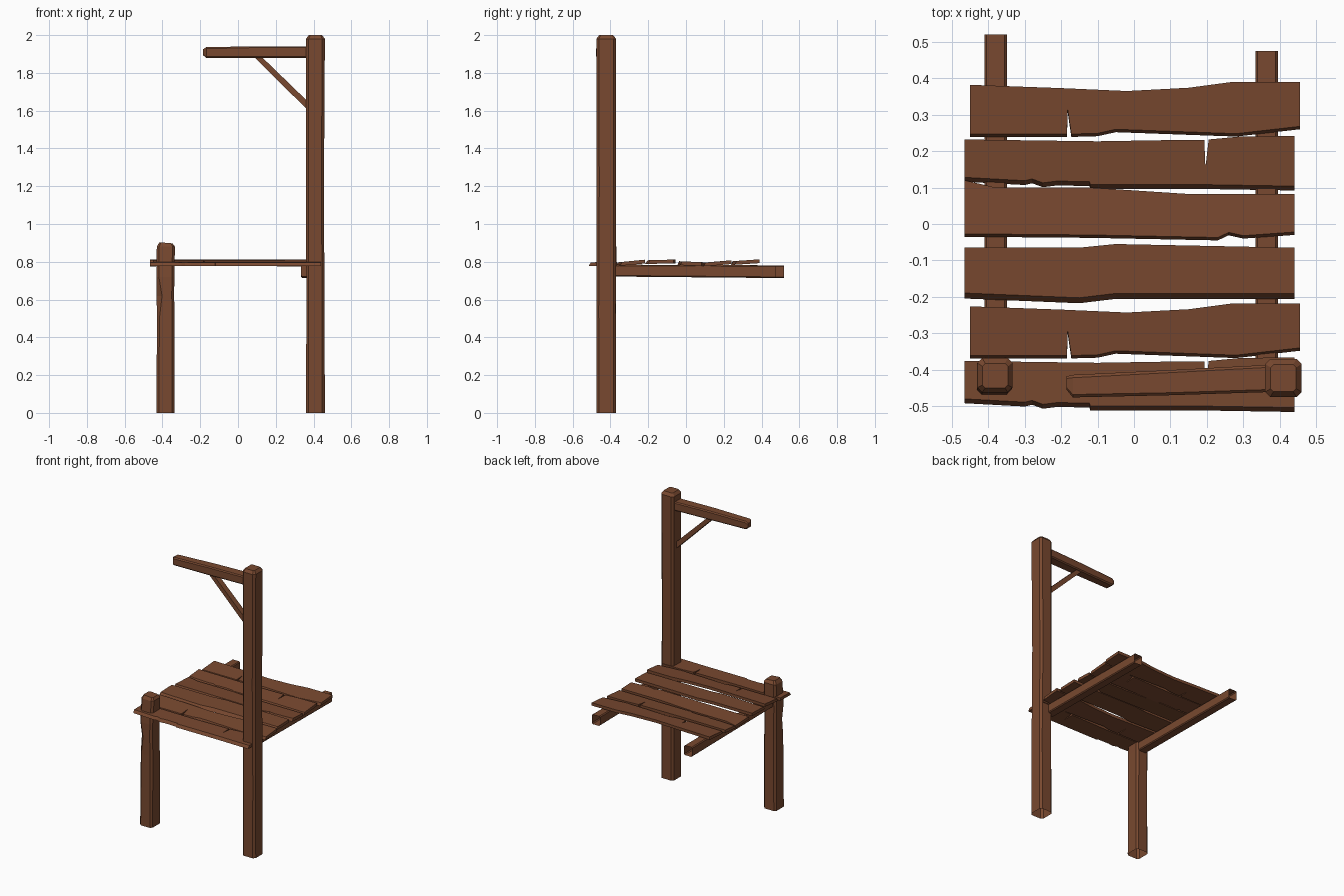
import bpy, bmesh

wood = bpy.data.materials.new("brown wood")
wood.diffuse_color = (0.19, 0.066, 0.029, 1)


def finish(name, bm):
    bmesh.ops.recalc_face_normals(bm, faces=bm.faces[:])
    mesh = bpy.data.meshes.new(name)
    bm.to_mesh(mesh)
    bm.free()
    mesh.materials.append(wood)
    obj = bpy.data.objects.new(name, mesh)
    bpy.context.collection.objects.link(obj)
    return obj


def octagon(u0, u1, v0, v1, c, worn=0):
    """Rectangle with chamfered corners; worn widens the first corner."""
    w = c + worn
    return [(u0 + w, v0), (u1 - c, v0), (u1, v0 + c), (u1, v1 - c),
            (u1 - c, v1), (u0 + c, v1), (u0, v1 - c), (u0, v0 + w)]


def loft(name, rings, axis, cap_start=True, cap_end=True):
    """Skin (position, section) rings along an axis."""
    place = {"x": lambda t, u, v: (t, u, v),
             "y": lambda t, u, v: (u, t, v),
             "z": lambda t, u, v: (u, v, t)}[axis]
    bm = bmesh.new()
    loops = [[bm.verts.new(place(t, u, v)) for u, v in pts] for t, pts in rings]
    n = len(loops[0])
    for a, b in zip(loops, loops[1:]):
        for i in range(n):
            j = (i + 1) % n
            bm.faces.new((a[i], a[j], b[j], b[i]))
    if cap_start:
        bm.faces.new(loops[0])
    if cap_end:
        bm.faces.new(loops[-1])
    return finish(name, bm)


def plank(name, back, front, z_back, z_front, dy=0.0, flare=0.008, thick=0.02):
    """Board from its back edge (left to right) and front edge (right to left)."""
    pts = back + front
    y_hi = max(p[1] for p in pts)
    y_lo = min(p[1] for p in pts)
    bm = bmesh.new()
    top, low = [], []
    for i, (x, y) in enumerate(pts):
        z = z_front + (z_back - z_front) * (y - y_lo) / (y_hi - y_lo)
        lean = flare if i >= len(back) else 0
        top.append(bm.verts.new((x, y + dy + lean * 0.5, z)))
        low.append(bm.verts.new((x, y + dy - lean * 0.5, z - thick)))
    n = len(pts)
    bm.faces.new(top)
    bm.faces.new(low[::-1])
    for i in range(n):
        j = (i + 1) % n
        bm.faces.new((top[i], low[i], low[j], top[j]))
    return finish(name, bm)


# Posts, open at the foot, with chamfered heads
loft("tall_post", [
    (0.0, octagon(0.360, 0.460, -0.475, -0.370, 0.014)),
    (0.55, octagon(0.362, 0.458, -0.474, -0.372, 0.012)),
    (1.2, octagon(0.360, 0.455, -0.473, -0.370, 0.014)),
    (1.98, octagon(0.360, 0.460, -0.475, -0.370, 0.014)),
    (2.0, octagon(0.375, 0.445, -0.460, -0.386, 0.008))], "z", cap_start=False)
short = loft("short_post", [
    (0.0, octagon(-0.432, -0.336, -0.475, -0.370, 0.013)),
    (0.50, octagon(-0.429, -0.336, -0.472, -0.370, 0.013)),
    (0.62, octagon(-0.431, -0.338, -0.473, -0.370, 0.013, 0.016)),
    (0.72, octagon(-0.432, -0.337, -0.473, -0.370, 0.013)),
    (0.88, octagon(-0.430, -0.334, -0.462, -0.368, 0.013)),
    (0.90, octagon(-0.416, -0.346, -0.450, -0.383, 0.008))], "z", cap_start=False)
for v in short.data.vertices:          # head slopes slightly
    if v.co.z > 0.89:
        v.co.z -= (v.co.x + 0.416) * 0.08 - 0.003

# Rails under the deck, open at the back
for name, x0, x1, y1 in (("left_rail", -0.411, -0.349, 0.52),
                         ("right_rail", 0.333, 0.395, 0.475)):
    loft(name, [(-0.40, octagon(x0, x1, 0.722, 0.785, 0.006)),
                (y1, octagon(x0, x1, 0.714, 0.781, 0.006))], "y", cap_end=False)

# Deck boards: worn outlines with split notches
wavy = ([(-0.45, 0.382), (-0.20, 0.373), (-0.02, 0.365), (0.15, 0.374),
         (0.27, 0.390), (0.455, 0.390)],
        [(0.455, 0.264), (0.28, 0.244), (-0.05, 0.256), (-0.10, 0.245),
         (-0.172, 0.243), (-0.182, 0.310), (-0.184, 0.243), (-0.45, 0.243)])
split = ([(-0.465, 0.232), (-0.10, 0.227), (0.14, 0.231), (0.193, 0.231),
          (0.196, 0.155), (0.205, 0.232), (0.29, 0.240), (0.44, 0.242)],
         [(0.44, 0.098), (0.20, 0.102), (-0.12, 0.102), (-0.122, 0.110),
          (-0.21, 0.112), (-0.25, 0.107), (-0.28, 0.118), (-0.30, 0.113),
          (-0.465, 0.122)])
chipped = ([(-0.465, 0.120), (-0.38, 0.100), (-0.12, 0.100), (0.14, 0.083),
            (0.44, 0.083)],
           [(0.44, -0.026), (0.30, -0.036), (0.26, -0.027), (0.23, -0.041),
            (-0.12, -0.034), (-0.465, -0.031)])
plain = ([(-0.465, -0.065), (-0.15, -0.065), (-0.05, -0.055), (0.44, -0.065)],
         [(0.44, -0.198), (-0.05, -0.198), (-0.15, -0.210), (-0.465, -0.197)])
plank("deck_board_1", *split, 0.800, 0.797, dy=-0.608, flare=0.012)
plank("deck_board_2", *wavy, 0.811, 0.797, dy=-0.608)
plank("deck_board_3", *plain, 0.812, 0.808, flare=0.015)
plank("deck_board_4", *chipped, 0.796, 0.803)
plank("deck_board_5", *split, 0.808, 0.796, flare=0.012)
plank("deck_board_6", *wavy, 0.813, 0.803)

# Hanging arm, tapering to a chipped tip
loft("hanging_arm", [
    (-0.185, octagon(-0.455, -0.418, 1.893, 1.925, 0.006)),
    (-0.168, octagon(-0.476, -0.414, 1.880, 1.936, 0.008)),
    (0.10, octagon(-0.470, -0.401, 1.880, 1.941, 0.007)),
    (0.38, octagon(-0.461, -0.386, 1.880, 1.941, 0.007))], "x")

# Diagonal brace between arm and tall post
brace = [(0.08, 1.89), (0.12, 1.89), (0.37, 1.648), (0.37, 1.602)]
loft("arm_brace", [(-0.452, brace), (-0.412, brace)], "y")
